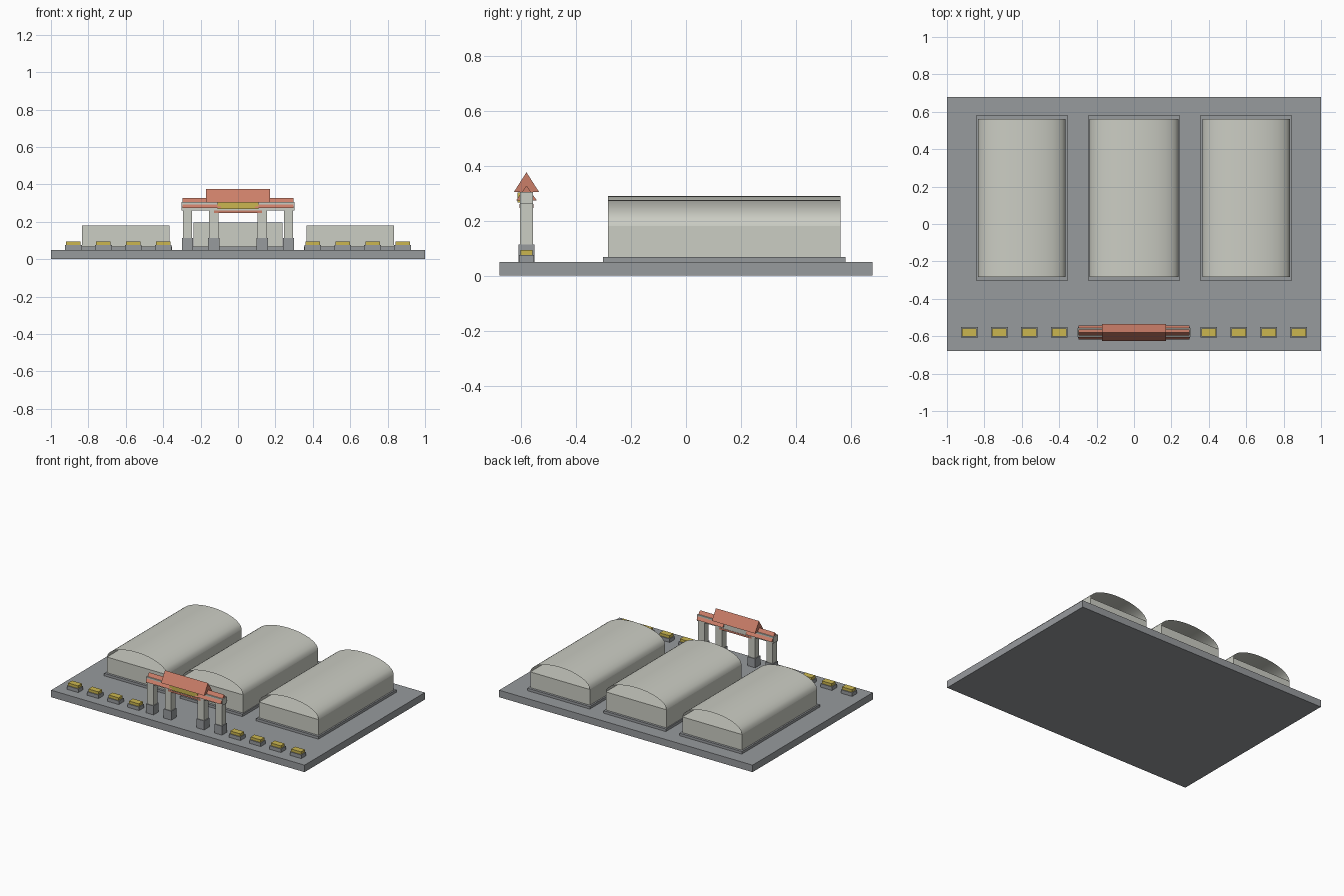
import bpy, bmesh, math

if "Cube" in bpy.data.objects:
    bpy.data.objects.remove(bpy.data.objects["Cube"], do_unlink=True)


def material(name, rgb):
    m = bpy.data.materials.new(name)
    m.use_nodes = True
    m.diffuse_color = (*rgb, 1)
    bsdf = next(n for n in m.node_tree.nodes if n.type == 'BSDF_PRINCIPLED')
    bsdf.inputs["Base Color"].default_value = (*rgb, 1)
    return m


GREY = material("paving_grey", (0.31, 0.325, 0.34))
PALE = material("pale_stone", (0.60, 0.61, 0.55))
RED = material("red_tile", (0.60, 0.21, 0.14))
GOLD = material("gold_yellow", (0.60, 0.47, 0.08))


def finish(name, bm, mat):
    bmesh.ops.recalc_face_normals(bm, faces=bm.faces)
    mesh = bpy.data.meshes.new(name)
    bm.to_mesh(mesh)
    bm.free()
    mesh.materials.append(mat)
    ob = bpy.data.objects.new(name, mesh)
    bpy.context.collection.objects.link(ob)
    return ob


def box(name, mat, x, y, z0, z1, hx, hy):
    """Box centred on x, y with half sizes hx, hy between heights z0 and z1."""
    bm = bmesh.new()
    bmesh.ops.create_cube(bm, size=2)
    for v in bm.verts:
        v.co = (x + v.co.x * hx, y + v.co.y * hy, z1 if v.co.z > 0 else z0)
    return finish(name, bm, mat)


def gable(name, mat, x0, x1, y, z0, z1, hy):
    """Closed triangular roof with its ridge along x."""
    bm = bmesh.new()
    ends = [[bm.verts.new((x, y + dy, z)) for dy, z in ((-hy, z0), (hy, z0), (0, z1))]
            for x in (x0, x1)]
    for end in ends:
        bm.faces.new(end)
    a, b = ends
    for i in range(3):
        j = (i + 1) % 3
        bm.faces.new((a[i], a[j], b[j], b[i]))
    return finish(name, bm, mat)


def vault(name, mat, x, y, z, hx, hy, rise, steps=16):
    """Open-ended half-elliptical sheet running along y."""
    bm = bmesh.new()
    rows = []
    for i in range(steps + 1):
        t = math.pi * i / steps
        px, pz = x + hx * math.cos(t), z + rise * math.sin(t)
        rows.append([bm.verts.new((px, y + s * hy, pz)) for s in (-1, 1)])
    for a, b in zip(rows, rows[1:]):
        bm.faces.new((a[0], a[1], b[1], b[0]))
    ob = finish(name, bm, mat)
    # Outward-facing normals on the open sheet
    if ob.data.polygons[steps // 2].normal.z < 0:
        ob.data.flip_normals()
    for p in ob.data.polygons:
        p.use_smooth = True
    return ob


# Ground slab
GROUND = 0.05
box("ground_slab", GREY, 0, 0, 0, GROUND, 1, 0.678)

# Three vaulted halls on low plinths, the middle one a little taller
HALL_Y, PLINTH = 0.139, 0.068
for label, x, wall_top, top, hx in (("right", -0.6, 0.18, 0.275, 0.235),
                                    ("middle", 0, 0.197, 0.29, 0.239),
                                    ("left", 0.6, 0.18, 0.275, 0.235)):
    box(label + "_hall_plinth", GREY, x, HALL_Y, GROUND, PLINTH, 0.246, 0.44)
    box(label + "_hall_walls", PALE, x, HALL_Y, PLINTH, wall_top, hx, 0.423)
    vault(label + "_hall_roof", PALE, x, HALL_Y, wall_top, hx, 0.423, top - wall_top)

# Gateway columns and side roofs, mirrored
GATE_Y = -0.58
for side, s in (("right", -1), ("left", 1)):
    for place, x in (("inner", 0.13), ("outer", 0.27)):
        box(f"{side}_{place}_column", PALE, s * x, GATE_Y, GROUND, 0.262, 0.025, 0.024)
        box(f"{side}_{place}_pedestal", GREY, s * x, GATE_Y, GROUND, 0.114, 0.03, 0.029)
    gable(side + "_gate_roof", RED, s * 0.09, s * 0.296, GATE_Y, 0.273, 0.328, 0.038)

# Gateway beams, plaque and main roof
box("gate_beam", PALE, 0, GATE_Y, 0.26, 0.305, 0.302, 0.024)
box("gate_tie_beam", RED, 0, GATE_Y, 0.247, 0.26, 0.128, 0.026)
box("gate_plaque", GOLD, 0, GATE_Y - 0.028, 0.267, 0.302, 0.11, 0.005)
gable("main_gate_roof", RED, -0.17, 0.17, GATE_Y, 0.304, 0.376, 0.046)

# Row of flower beds on both sides of the gateway
for side, s in (("right", -1), ("left", 1)):
    for i in range(4):
        x = s * (0.4 + 0.16 * i)
        box(f"{side}_planter_{i + 1}", GREY, x, GATE_Y, GROUND, 0.075, 0.045, 0.028)
        box(f"{side}_flower_bed_{i + 1}", GOLD, x, GATE_Y, 0.075, 0.094, 0.039, 0.022)
